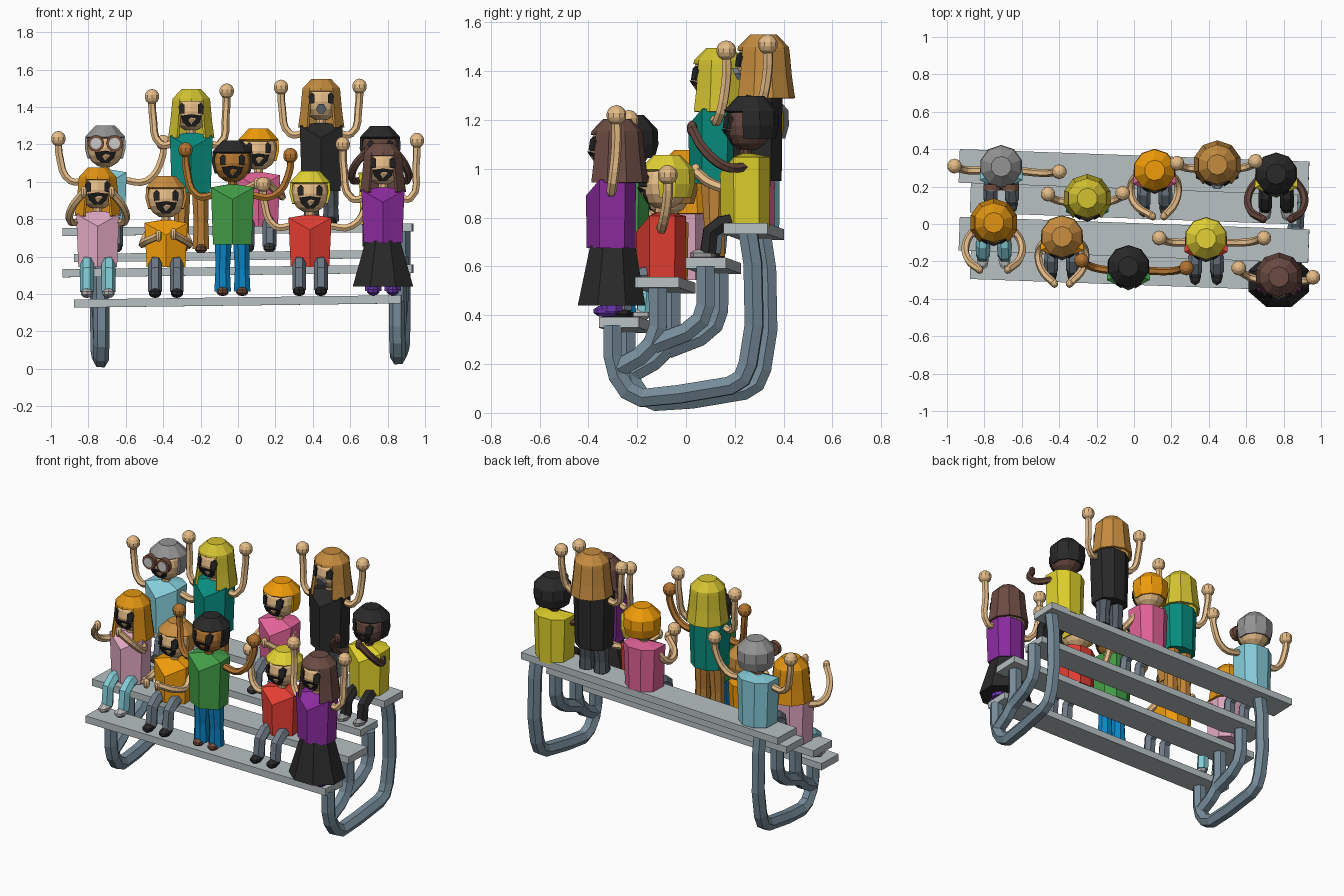
import bpy, bmesh
from math import sin, cos, pi, sqrt
from mathutils import Vector, Matrix

if "Cube" in bpy.data.objects:
    bpy.data.objects.remove(bpy.data.objects["Cube"])

mats = {}
def paint(ob, hexcol):
    if hexcol not in mats:
        m = bpy.data.materials.new("paint_" + hexcol)
        m.diffuse_color = [(int(hexcol[i:i+2], 16) / 255) ** 2.0 for i in (0, 2, 4)] + [1]
        m.use_nodes = True
        m.node_tree.nodes["Principled BSDF"].inputs["Base Color"].default_value = m.diffuse_color
        mats[hexcol] = m
    ob.data.materials.append(mats[hexcol])

def finish(name, bm, col):
    bmesh.ops.recalc_face_normals(bm, faces=bm.faces)
    me = bpy.data.meshes.new(name)
    bm.to_mesh(me)
    bm.free()
    ob = bpy.data.objects.new(name, me)
    bpy.context.collection.objects.link(ob)
    paint(ob, col)
    return ob

def ball(name, c, size, col, u=10, v=7):
    bm = bmesh.new()
    bmesh.ops.create_uvsphere(bm, u_segments=u, v_segments=v, radius=1,
                              matrix=Matrix.Translation(c) @ Matrix.Diagonal((*size, 1)))
    return finish(name, bm, col)

def loft(name, rings, col, caps=(True, True), skip=None):
    bm = bmesh.new()
    rows = [[bm.verts.new(p) for p in r] for r in rings]
    n = len(rows[0])
    for a, b in zip(rows, rows[1:]):
        for i in range(n):
            bm.faces.new((a[i], a[(i+1) % n], b[(i+1) % n], b[i]))
    for use, row in zip(caps, (rows[0], rows[-1])):
        if use:
            bm.faces.new(row)
    if skip:
        bmesh.ops.delete(bm, geom=[f for f in bm.faces if skip(f.calc_center_median())], context='FACES')
    return finish(name, bm, col)

def ring(c, rx, ry, z, n=8, off=0.5):
    return [(c[0] + rx * cos(2*pi*(i+off)/n), c[1] + ry * sin(2*pi*(i+off)/n), z) for i in range(n)]

def tube(name, pts, r, col, smooth=True, bev=1):
    cu = bpy.data.curves.new(name, 'CURVE')
    cu.dimensions = '3D'
    cu.bevel_depth, cu.bevel_resolution, cu.use_fill_caps = r, bev, True
    cu.resolution_u = 4
    s = cu.splines.new('BEZIER' if smooth else 'POLY')
    dst = s.bezier_points if smooth else s.points
    dst.add(len(pts) - 1)
    for p, q in zip(dst, pts):
        if smooth:
            p.co = q
            p.handle_left_type = p.handle_right_type = 'AUTO'
        else:
            p.co = (*q, 1)
    ob = bpy.data.objects.new(name, cu)
    bpy.context.collection.objects.link(ob)
    paint(ob, col)
    bpy.ops.object.select_all(action='DESELECT')
    ob.select_set(True)
    bpy.context.view_layer.objects.active = ob
    bpy.ops.object.convert(target='MESH')
    for f in bpy.context.object.data.polygons:
        f.use_smooth = False

# Bleacher planks, slightly turned and tilted
METAL, LEG = "B0BABC", "6C8290"
for name, y, top, w, l in (("front_footboard", -.243, .382, .165, 1.75), ("front_seat", -.085, .545, .18, 1.87),
                           ("back_footboard", .112, .625, .165, 1.75), ("back_seat", .277, .765, .18, 1.87)):
    bm = bmesh.new()
    bmesh.ops.create_cube(bm, size=1, matrix=Matrix.Translation((0, y, top - .022)) @ Matrix.Rotation(-.036, 4, 'Z')
                          @ Matrix.Rotation(-.013, 4, 'Y') @ Matrix.Diagonal((l, w, .044, 1)))
    finish(name, bm, METAL)

# Bent tube frames at both ends
outer = [(-.27, .35), (-.27, .22), (-.25, .14), (-.21, .08), (-.15, .05), (.0, .065), (.21, .1),
         (.26, .13), (.285, .19), (.31, .35), (.305, .6), (.285, .73)]
middle = [(-.085, .51), (-.085, .34), (-.11, .27), (-.16, .22), (-.25, .17)]
inner = [(.11, .59), (.11, .43), (.09, .37), (.03, .32), (-.1, .27)]
for x0 in (-.73, .85):
    for name, path in (("outer_frame", outer), ("middle_support", middle), ("inner_support", inner)):
        tube(name, [(x0 + (.05 if x0 > 0 else -.03) * (y + .28), y - .036 * x0, max(z + .013 * x0, .045))
                    for y, z in path], .043, LEG, False)

R = .1
def patch(name, c, shape, col, lift=.012):
    """flat face feature wrapped on the head"""
    def at(x, z, e):
        return (c[0] + x, c[1] - sqrt(max(R*R - x*x - z*z, 0)) - e, c[2] + z)
    return loft(name, [[at(x, z, -.015) for x, z in shape], [at(x, z, lift) for x, z in shape]], col)

def hair(c, low, col):
    cy = c[1] + .012
    prof = [(.12, .055), (.07, .104)]
    prof += [(-.05, .117), (-.14, .13)] if low else [(.0, .115), (-.055, .1)]
    if not low:
        prof.insert(2, (.06, .112))
    else:
        prof.insert(2, (.055, .107))
    limit = -.085 if low else -.01
    ob = loft("long_hair" if low else "short_hair",
              [ring((c[0], cy), r, r, c[2] + z, 10) for z, r in prof], col, (True, False),
              lambda p: p.z < c[2] + .05 and p.y < cy + limit)
    ob.modifiers.new("thickness", 'SOLIDIFY').thickness = .014

def person(x, y, hz, base, floor, shirt, pants, shoes, hairc, low, skin, arms, skirt=None, round_mouth=False, glasses=False):
    top = hz - .13
    sit = base in (SEATF, SEATB)
    hc = (x, y + .01, hz)
    # torso with a ridge down the chest
    sect = [(0, -.105), (.115, -.05), (.11, .055), (.045, .1), (-.045, .1), (-.11, .055), (-.115, -.05)]
    loft("torso", [[(x + a*.9, y + b*.97, base) for a, b in sect],
                   [(x + a, y + b, top - (.065 if i == 0 else 0)) for i, (a, b) in enumerate(sect)],
                   [(x + a*.25, y + b*.25, top + .015) for a, b in sect]], shirt)
    loft("neck", [ring((x, y), .026, .026, z) for z in (top, hz - .07)], skin)
    ball("head", hc, (R, R, R * 1.05), skin, 12, 8)
    hair(hc, low, hairc)
    # face
    for s in (-1, 1):
        patch("eye", hc, [(s*.036, -.01), (s*.064, -.012), (s*.068, .03), (s*.05, .047), (s*.036, .036)], "222222")
        if glasses:
            for name, r, d, col in (("glasses_rim", .045, .1, "6B4636"), ("glasses_lens", .03, .105, "E4E4E4")):
                bm = bmesh.new()
                bmesh.ops.create_cone(bm, cap_ends=True, segments=12, radius1=r, radius2=r, depth=.03,
                    matrix=Matrix.Translation((x + s*.05, hc[1] - d, hz + .025)) @ Matrix.Rotation(pi/2, 4, 'X'))
                finish(name, bm, col)
    if round_mouth:
        patch("mouth", hc, [(.028*cos(i*pi/3), -.04 + .028*sin(i*pi/3)) for i in range(6)], "66727E", .02)
    else:
        patch("mouth", hc, [(-.056, -.022), (0, -.014), (.056, -.022), (.045, -.055), (.02, -.08), (-.02, -.08), (-.045, -.055)],
              "222222")
    # arms and hands
    kind, hands = arms
    for s, (hx, hy, h) in zip((-1, 1), hands):
        sh = Vector((x + s*.09, y, top - .04))
        if kind == "up":
            path = [sh, (hx + (sh.x - hx)*.4, (y + hy)/2 - .01, top - .045), (hx - s*.005, hy, (h + top)/2), (hx, hy, h)]
        elif kind == "clap":
            path = [sh, (x + s*.125, y - .06, top - .11), (x + s*.11, y - .15, top - .1), (hx, hy, h)]
        else:
            path = [sh, (x + s*.145, y - .08, top - .04), (x + s*.14, y - .17, top + .03), (hx, hy, h)]
        tube("arm", path, .021, skin)
        ball("hand", (hx, hy, h), (.041,)*3 if kind == "up" else (.02, .022, .032), skin, 10, 7)
    # legs and shoes
    for s in (-1, 1):
        lx = x + s*.052
        if sit:
            fy = y - .155
            lx2 = lx + s*.006
            tube("seated_leg", [(lx, y - .04, base + .025), (lx2, y - .1, base + .015), (lx2, fy + .01, base - .02),
                                (lx2, fy, floor + .03)], .037, pants, False)
            fx = lx2
        else:
            fy, fx = y, lx
            loft("standing_leg", [ring((lx, y), .048, .048, floor + .02), ring((lx, y), .042, .045, (base + floor)/2),
                                  ring((lx - s*.004, y), .048, .06, base + .02)], pants)
        ball("shoe", (fx, fy - .022, floor + .022), (.034, .054, .026), shoes, 8, 5)
    if skirt:
        loft("skirt", [ring((x, y), .175, .15, floor + .045), ring((x, y + .005), .1, .1, base + .01)], skirt)

PALE, MID, DARK = "E2B57E", "AC6C2C", "5A3E36"
SEATF, SEATB, BF, FF = .545, .76, .625, .382
# Back row
person(-.71, .285, 1.18, SEATB, BF, "7CC8D6", "66727E", "3A3A3A", "8A8A8A", False, PALE,
       ("up", [(-.96, .31, 1.23), (-.4, .28, 1.21)]), glasses=True)
person(-.25, .115, 1.375, .94, .62, "0C8474", "B97A32", "6B4636", "CDBB2C", True, PALE,
       ("up", [(-.46, .16, 1.455), (-.06, .165, 1.485)]))
person(.11, .265, 1.165, SEATB, BF, "DE5A8E", "66727E", "3A3A3A", "EE930E", False, PALE,
       ("clap", [(.1, .04, .99), (.16, .04, .99)]))
person(.445, .295, 1.43, .95, .768, "262626", "4A525A", "262626", "BD8238", True, PALE,
       ("up", [(.23, .325, 1.505), (.65, .335, 1.51)]), round_mouth=True)
person(.76, .245, 1.178, SEATB, BF, "DCCB28", "262626", "909090", "262626", False, DARK,
       ("cup", [(.69, .025, 1.165), (.84, .025, 1.165)]))
# Front row
person(-.75, -.015, .957, SEATF, FF, "DDA0BA", "78C6D2", "B4B4B4", "DC8A14", True, PALE,
       ("cup", [(-.825, -.245, .945), (-.675, -.245, .945)]))
person(-.385, -.09, .91, SEATF, FF, "EE930E", "66727E", "262626", "C4853A", False, PALE,
       ("clap", [(-.425, -.32, .71), (-.345, -.32, .72)]))
person(-.03, -.25, 1.1, .665, .392, "3C9440", "0E7CC0", "6B4636", "262626", False, MID,
       ("up", [(-.28, -.195, 1.17), (.28, -.235, 1.14)]))
person(.385, -.1, .937, SEATF, FF + .01, "E0382E", "66727E", "262626", "E0CC30", False, PALE,
       ("up", [(.135, -.075, .985), (.695, -.075, .975)]))
person(.775, -.305, 1.085, .675, .395, "822896", "5E32A0", "5E32A0", "62443C", True, PALE,
       ("up", [(.56, -.235, 1.2), (.957, -.285, 1.22)]), skirt="262626")
